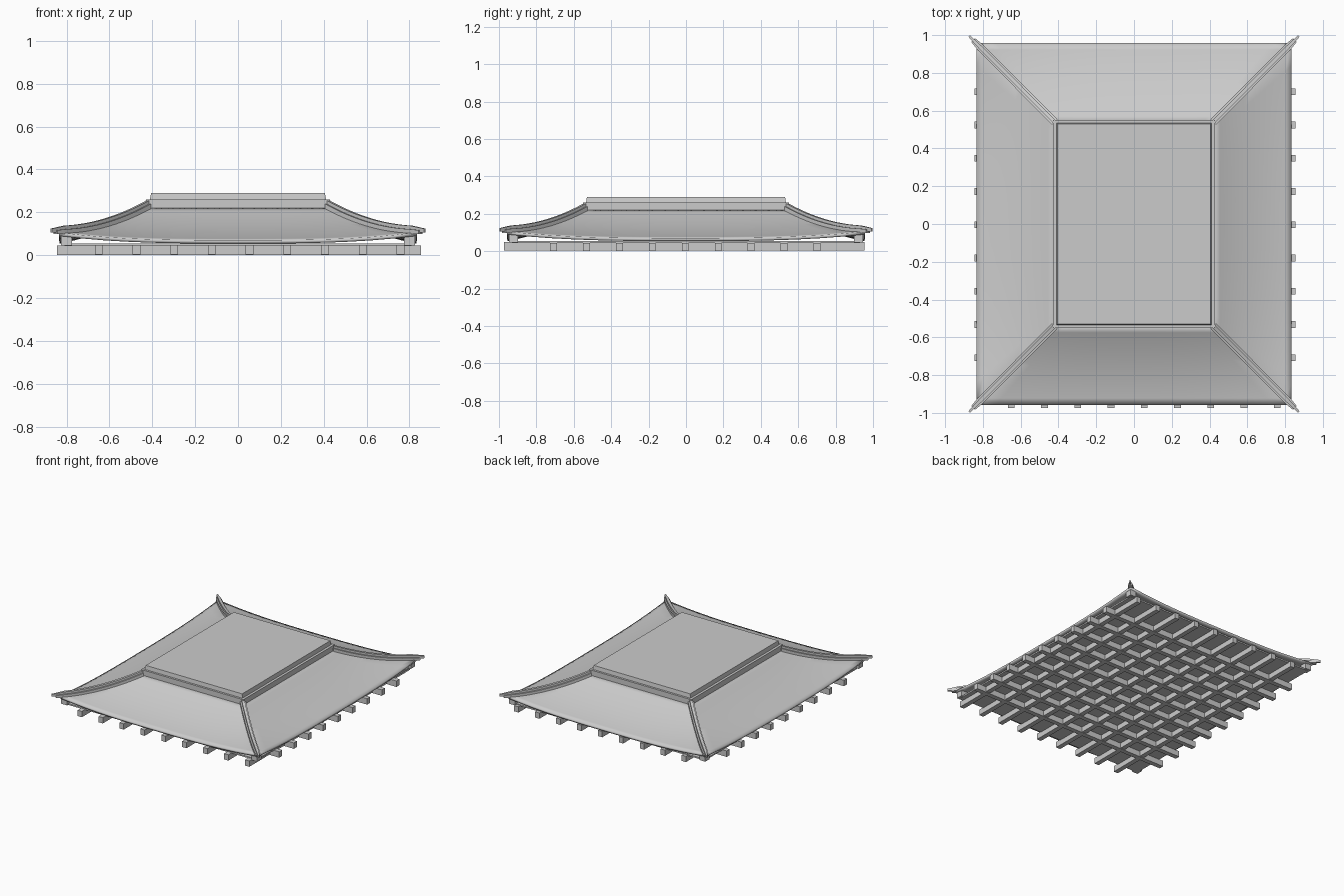
import bpy, bmesh
from mathutils import Vector

cube = bpy.data.objects.get("Cube")
if cube:
    bpy.data.objects.remove(cube)

grey = bpy.data.materials.new("plain grey")
grey.use_nodes = True
colour = (0.6, 0.6, 0.6, 1)
grey.diffuse_color = colour
grey.node_tree.nodes["Principled BSDF"].inputs["Base Color"].default_value = colour

INNER, OUTER = Vector((0.42, 0.54)), Vector((0.835, 0.957))
ROWS, COLS = 12, 16


def finish(name, bm, smooth=False):
    mesh = bpy.data.meshes.new(name)
    bm.to_mesh(mesh)
    bm.free()
    mesh.materials.append(grey)
    ob = bpy.data.objects.new(name, mesh)
    bpy.context.collection.objects.link(ob)
    if smooth:
        bpy.ops.object.select_all(action='DESELECT')
        ob.select_set(True)
        bpy.context.view_layer.objects.active = ob
        bpy.ops.object.shade_smooth_by_angle(angle=0.5)
    return ob


def add_box(bm, low, high):
    low, high = Vector(low), Vector(high)
    verts = bmesh.ops.create_cube(bm, size=1)["verts"]
    for v in verts:
        v.co = (low + high) / 2 + v.co * (high - low)


def box(name, low, high):
    bm = bmesh.new()
    add_box(bm, low, high)
    return finish(name, bm)


def roof_height(u, t):
    """Concave slope, with the eave swept up toward each corner."""
    return 0.225 - 0.155 * (1.5 * t - 0.5 * t * t) + 0.036 * t * t * abs(u) ** 3


# Sloping roof: rings running from the crown out to the eave
bm = bmesh.new()
rings = []
for r in range(ROWS + 1):
    t = r / ROWS
    h = INNER.lerp(OUTER, t)
    ring = []
    for side in range(4):
        for c in range(COLS):
            u = 2 * c / COLS - 1
            x, y = ((u * h.x, -h.y), (h.x, u * h.y),
                    (-u * h.x, h.y), (-h.x, -u * h.y))[side]
            ring.append(bm.verts.new((x, y, roof_height(u, t))))
    rings.append(ring)
for a, b in zip(rings, rings[1:]):
    for i in range(len(a)):
        j = (i + 1) % len(a)
        bm.faces.new((a[i], b[i], b[j], a[j]))
roof = finish("roof_slopes", bm, smooth=True)
shell = roof.modifiers.new("thickness", 'SOLIDIFY')
shell.thickness = 0.016
shell.offset = -1


def hip_ridge(name, sx, sy, half_width, low, high, end):
    """Sweep a rectangular section down a hip, tapering at the tip."""
    bm = bmesh.new()
    side = Vector((sx, -sy, 0)).normalized()
    sections = []
    for i in range(15):
        t = end * i / 14
        taper = 1 if t < 0.95 else 1 - 0.45 * (t - 0.95) / 0.14
        h = INNER.lerp(OUTER, t)
        p = Vector((sx * h.x, sy * h.y, roof_height(1, t)))
        w = side * half_width * taper
        bottom, top = Vector((0, 0, low)), Vector((0, 0, high * taper))
        sections.append([bm.verts.new(p + q) for q in
                         (bottom - w, bottom + w, top + w, top - w)])
    for a, b in zip(sections, sections[1:]):
        for i in range(4):
            j = (i + 1) % 4
            bm.faces.new((a[i], a[j], b[j], b[i]))
    bm.faces.new(sections[0])
    bm.faces.new(sections[-1])
    bmesh.ops.recalc_face_normals(bm, faces=bm.faces)
    finish(name, bm, smooth=True)


# Hip ridges and the little blocks under the eave corners
for sx, x_name in ((1, "left"), (-1, "right")):
    for sy, y_name in ((-1, "front"), (1, "back")):
        corner = f"{y_name}_{x_name}"
        hip_ridge("hip_ridge_base_" + corner, sx, sy, 0.02, -0.008, 0.015, 1.04)
        hip_ridge("hip_ridge_cap_" + corner, sx, sy, 0.01, 0.0, 0.031, 1.09)
        mid = Vector((sx * 0.8, sy * 0.922, 0.068))
        size = Vector((0.025, 0.025, 0.022))
        box("corner_block_" + corner, mid - size, mid + size)

# Flat crown: a lower curb with a raised deck
box("crown_curb", (-0.43, -0.55, 0.205), (0.43, 0.55, 0.26))
deck = box("crown_deck", (-0.412, -0.535, 0.255), (0.412, 0.535, 0.29))
for v in deck.data.vertices:
    if v.co.z > 0.28:
        v.co.x *= 0.985
        v.co.y *= 0.99

# Ceiling panel behind the beams
box("ceiling", (-0.81, -0.93, 0.043), (0.81, 0.93, 0.054))

# Crossing beams below the eaves
cross, length = bmesh.new(), bmesh.new()
for i in range(9):
    y = -0.708 + 0.176 * i
    add_box(cross, (-0.845, y - 0.018, 0), (0.855, y + 0.018, 0.045))
    x = -0.65 + 0.176 * i
    add_box(length, (x - 0.018, -0.973, 0.004), (x + 0.018, 0.955, 0.048))
finish("cross_beams", cross)
finish("lengthwise_beams", length)
